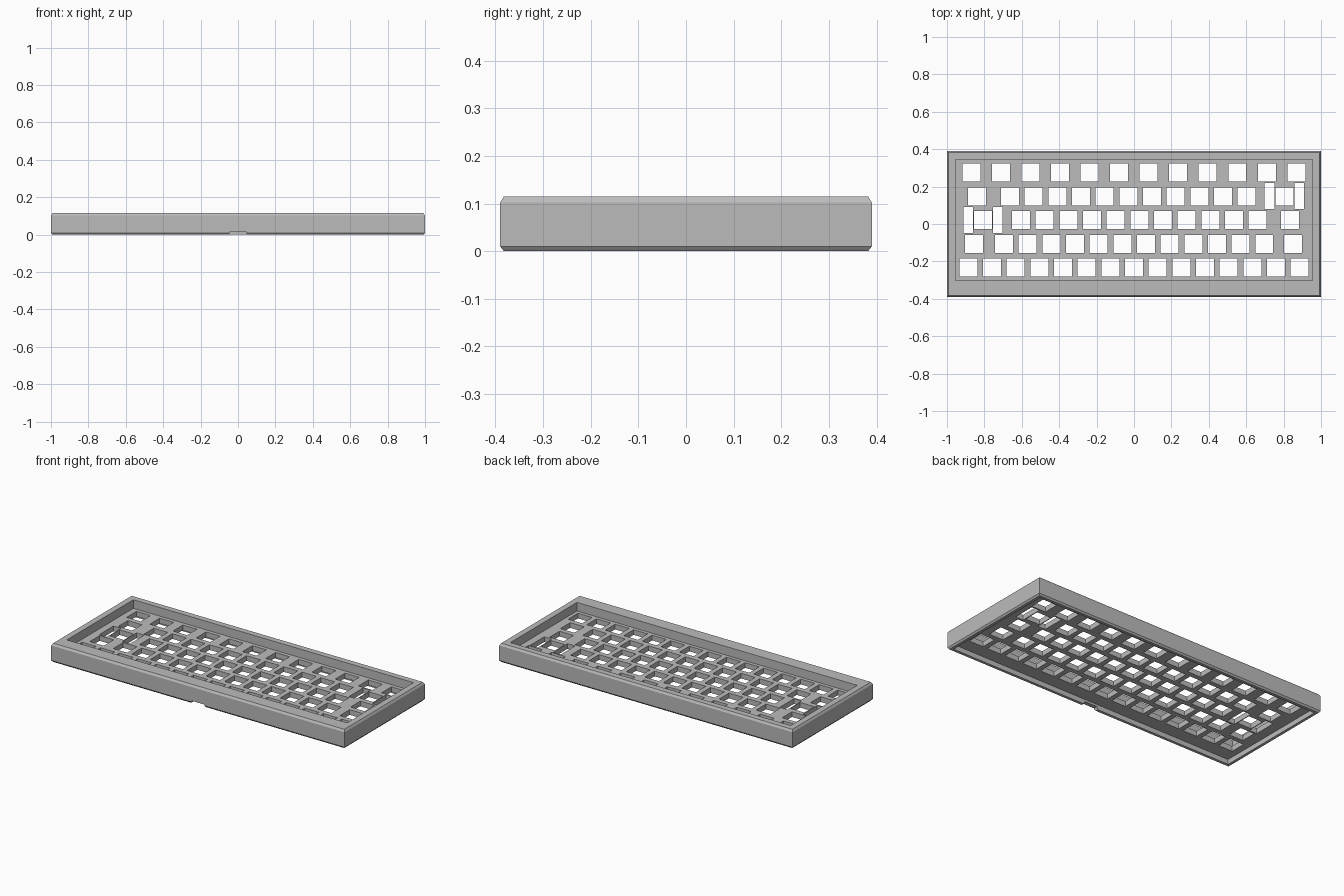
import bpy
import bmesh

cube = bpy.data.objects.get("Cube")
if cube:
    bpy.data.objects.remove(cube, do_unlink=True)

HALF_X, HALF_Y, HEIGHT = 1.0, 0.39, 0.115
PLATE_BOTTOM, PLATE_TOP = 0.03, 0.062
PITCH, KEY = 0.1265, 0.096
MID_Y = 0.0215                      # centre of the key field

grey = bpy.data.materials.new("case grey")
grey.use_nodes = True
grey.diffuse_color = (0.5, 0.5, 0.5, 1)
grey.node_tree.nodes["Principled BSDF"].inputs["Base Color"].default_value = (0.5, 0.5, 0.5, 1)


def finish(bm, name):
    bmesh.ops.recalc_face_normals(bm, faces=bm.faces)
    mesh = bpy.data.meshes.new(name)
    bm.to_mesh(mesh)
    bm.free()
    mesh.materials.append(grey)
    obj = bpy.data.objects.new(name, mesh)
    bpy.context.collection.objects.link(obj)
    return obj


def add_box(bm, x0, x1, y0, y1, z0, z1):
    made = bmesh.ops.create_cube(bm, size=1)["verts"]
    for v in made:
        v.co.x = x1 if v.co.x > 0 else x0
        v.co.y = y1 if v.co.y > 0 else y0
        v.co.z = z1 if v.co.z > 0 else z0


def cut(target, cutter):
    mod = target.modifiers.new("cut", 'BOOLEAN')
    mod.operation = 'DIFFERENCE'
    mod.solver = 'EXACT'
    mod.use_self = True
    mod.object = cutter
    bpy.context.view_layer.objects.active = target
    bpy.ops.object.modifier_apply(modifier=mod.name)
    bpy.data.objects.remove(cutter, do_unlink=True)


# Outer case block with chamfered top and bottom rims
bm = bmesh.new()
rings = []
for z, inset in ((0, 0.008), (0.01, 0), (HEIGHT - 0.013, 0), (HEIGHT, 0.008)):
    x, y = HALF_X - inset, HALF_Y - inset
    rings.append([bm.verts.new((sx * x, sy * y, z))
                  for sx, sy in ((-1, -1), (1, -1), (1, 1), (-1, 1))])
for low, high in zip(rings, rings[1:]):
    for i in range(4):
        j = (i + 1) % 4
        bm.faces.new((low[i], low[j], high[j], high[i]))
bm.faces.new(rings[0][::-1])
bm.faces.new(rings[-1])
case = finish(bm, "keyboard_case")

# Key well above the plate and hollow underside below it
bm = bmesh.new()
add_box(bm, -0.955, 0.955, MID_Y - 0.324, MID_Y + 0.324, PLATE_TOP, 0.2)
add_box(bm, -0.975, 0.975, -0.365, 0.365, -0.1, PLATE_BOTTOM)
cut(case, finish(bm, "pocket_cutter"))

# Tapered finger notch under the front edge
bm = bmesh.new()
add_box(bm, -0.06, 0.06, -0.5, -0.3, -0.02, 0.017)
for v in bm.verts:
    if v.co.z > 0:
        v.co.x *= 0.7
cut(case, finish(bm, "notch_cutter"))

# Switch holes: each row lists (first centre, spacing, count) runs, top row first
rows = (
    ((-0.87, 0.158, 12),),
    ((-0.84, 0, 1), (-0.663, PITCH, 11), (0.804, 0, 1)),
    ((-0.807, 0, 1), (-0.604, PITCH, 11), (0.834, 0, 1)),
    ((-0.855, 0, 1), (-0.695, PITCH, 12), (0.85, 0, 1)),
    ((-7 * PITCH, PITCH, 15),),
)
bm = bmesh.new()
h = KEY / 2
for r, runs in enumerate(rows):
    y = MID_Y + (2 - r) * 0.127 - 0.001
    for start, step, count in runs:
        for i in range(count):
            x = start + i * step
            add_box(bm, x - h, x + h, y - h, y + h, 0.01, 0.09)

# Tall stabiliser slots beside the two wide keys
for x, y in ((0.804, 0.15), (-0.807, 0.021)):
    for side in (-1, 1):
        c = x + side * 0.079
        add_box(bm, c - 0.026, c + 0.026, y - 0.069, y + 0.069, 0.01, 0.09)
cut(case, finish(bm, "key_hole_cutter"))
